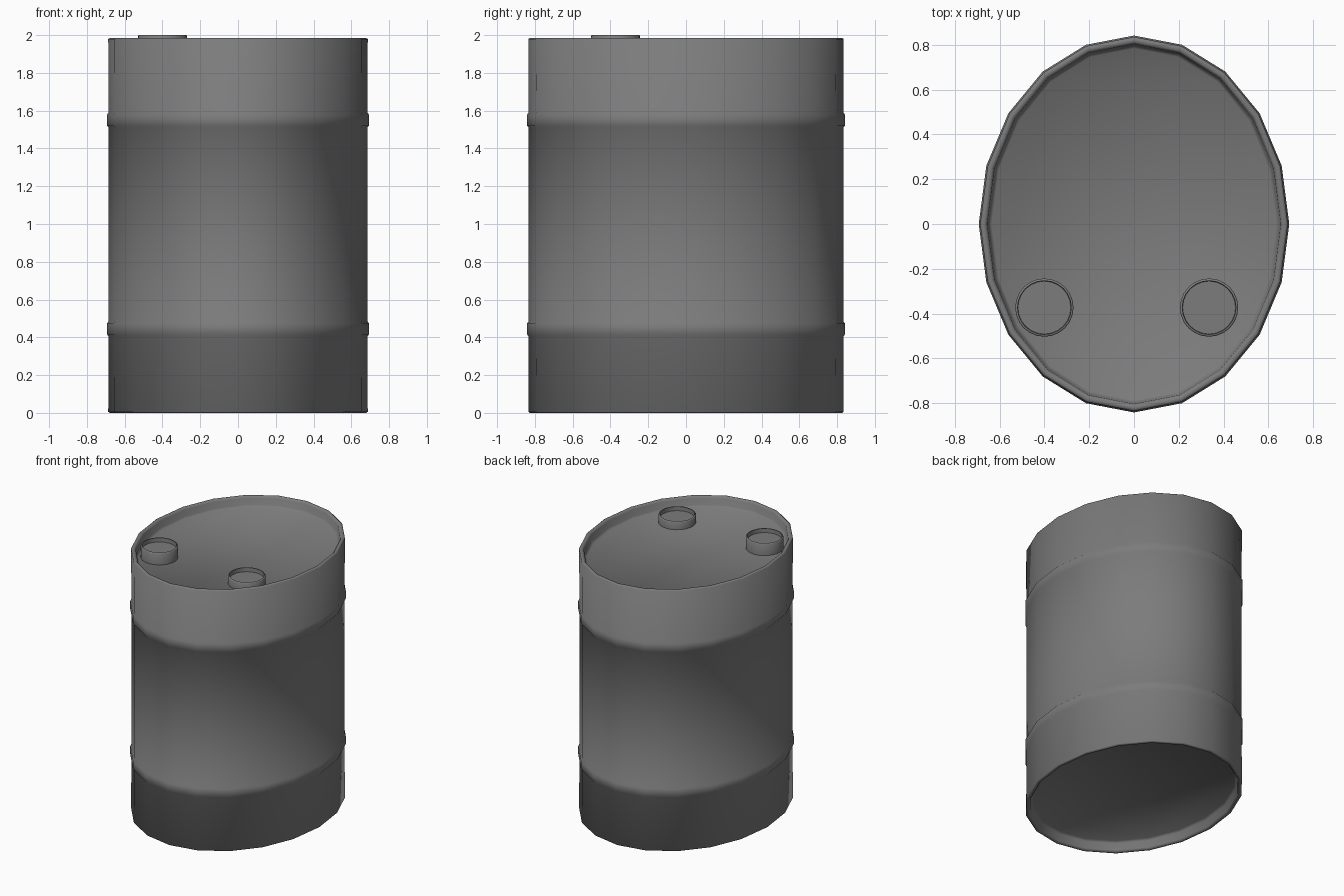
import bpy, bmesh
from math import sin, cos, pi, radians

if "Cube" in bpy.data.objects:
    bpy.data.objects.remove(bpy.data.objects["Cube"])

# Dark grey paint shared by all parts
paint = bpy.data.materials.new("dark_grey")
paint.diffuse_color = (0.2, 0.2, 0.2, 1)
paint.use_nodes = True
paint.node_tree.nodes["Principled BSDF"].inputs["Base Color"].default_value = paint.diffuse_color


def lathe(name, profile, rx, ry, center=(0, 0), sides=20):
    """Sweep (offset, z) points round an ellipse; cap both ends of the profile."""
    bm = bmesh.new()
    rings = []
    for off, z in profile:
        rings.append([bm.verts.new((center[0] + (rx + off) * cos(2 * pi * i / sides),
                                    center[1] + (ry + off) * sin(2 * pi * i / sides), z))
                      for i in range(sides)])
    for a, b in zip(rings, rings[1:]):
        for i in range(sides):
            j = (i + 1) % sides
            bm.faces.new((a[i], a[j], b[j], b[i]))
    bm.faces.new(rings[0][::-1])
    bm.faces.new(rings[-1])
    bmesh.ops.recalc_face_normals(bm, faces=bm.faces)
    mesh = bpy.data.meshes.new(name)
    bm.to_mesh(mesh)
    bm.free()
    mesh.materials.append(paint)
    obj = bpy.data.objects.new(name, mesh)
    bpy.context.collection.objects.link(obj)
    bpy.ops.object.select_all(action='DESELECT')
    obj.select_set(True)
    bpy.context.view_layer.objects.active = obj
    bpy.ops.object.shade_smooth_by_angle(angle=radians(75))
    return obj


def rib(z0, z1):
    return [(0, z0), (0.008, z0 + 0.01), (0.008, z1 - 0.01), (0, z1)]


# Drum: recessed bottom, side wall with two raised ribs, recessed lid
H = 1.985
lower = [(-0.05, 0.075), (-0.036, 0.062), (-0.03, 0.012), (-0.02, 0), (-0.006, 0), (0.002, 0.006)]
upper = [(off, H - z) for off, z in reversed(lower)]
lathe("drum_body", lower + rib(0.405, 0.485) + rib(1.51, 1.59) + upper, 0.685, 0.833)

# Filler caps: short cylinders with a thin lip and a recessed top
for name, x, top in (("filler_cap_left", -0.40, 2.0), ("filler_cap_right", 0.335, 1.97)):
    profile = [(0, 1.90), (0, top - 0.005), (-0.004, top),
               (-0.01, top), (-0.012, top - 0.03)]
    lathe(name, profile, 0.13, 0.13, (x, -0.373), 24)
